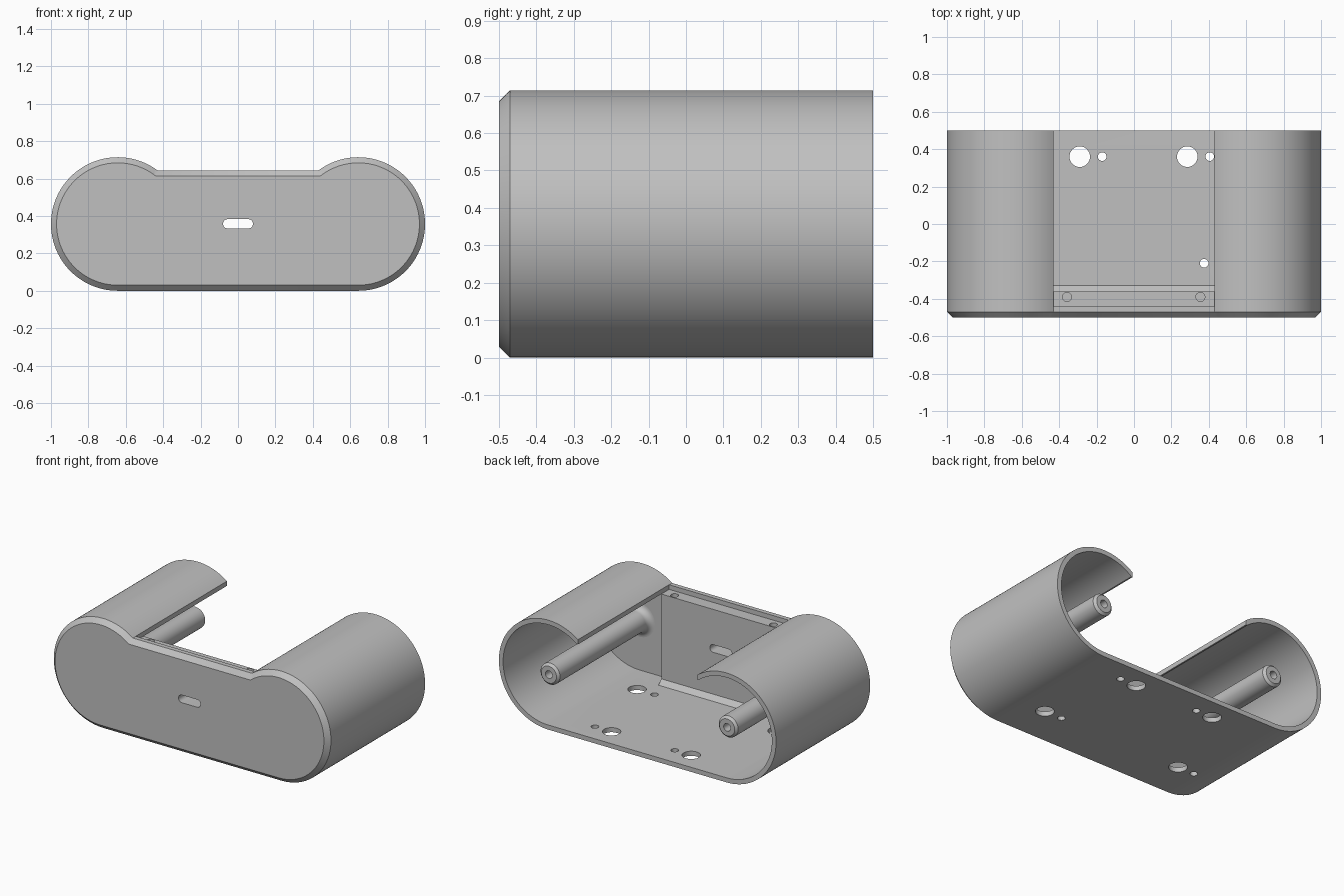
import bpy, bmesh
from math import sin, cos, pi, asin
from mathutils import Matrix

cube = bpy.data.objects.get("Cube")
if cube:
    bpy.data.objects.remove(cube, do_unlink=True)

grey = bpy.data.materials.new("plain grey")
grey.use_nodes = True
COLOUR = (0.53, 0.53, 0.53, 1)
grey.diffuse_color = COLOUR
grey.node_tree.nodes["Principled BSDF"].inputs["Base Color"].default_value = COLOUR

RADIUS, CENTRE_X, TOP = 0.357, 0.643, 0.643
WALL, OPEN_X = 0.03, 0.43
FRONT, BACK, INNER_FRONT = -0.5, 0.5, -0.44


def finish(bm, name):
    bmesh.ops.recalc_face_normals(bm, faces=bm.faces)
    mesh = bpy.data.meshes.new(name)
    bm.to_mesh(mesh)
    bm.free()
    mesh.materials.append(grey)
    obj = bpy.data.objects.new(name, mesh)
    bpy.context.collection.objects.link(obj)
    return obj


def loft(name, rings):
    """Closed solid through matching rings of 3D points."""
    bm = bmesh.new()
    loops = [[bm.verts.new(p) for p in ring] for ring in rings]
    n = len(loops[0])
    for a, b in zip(loops, loops[1:]):
        for i in range(n):
            j = (i + 1) % n
            bm.faces.new((a[i], a[j], b[j], b[i]))
    bm.faces.new(loops[0])
    bm.faces.new(loops[-1])
    return finish(bm, name)


def box(name, x, y, z):
    ring = [(x[0], y[0]), (x[1], y[0]), (x[1], y[1]), (x[0], y[1])]
    return loft(name, [[(px, py, h) for px, py in ring] for h in z])


def drill(x, y, radius, z):
    ring = [(x + radius * cos(2 * pi * i / 32), y + radius * sin(2 * pi * i / 32))
            for i in range(32)]
    return loft("hole_cutter", [[(px, py, h) for px, py in ring] for h in z])


def outline(inset, y, steps=72):
    """Two round lobes joined by a flat floor and a lower flat top."""
    r = RADIUS - inset
    end = pi - asin((TOP - inset - RADIUS) / r)
    angles = [-pi / 2 + (end + pi / 2) * i / steps for i in range(steps + 1)]
    right = [(CENTRE_X + r * cos(a), y, RADIUS + r * sin(a)) for a in angles]
    return right + [(-px, py, pz) for px, py, pz in reversed(right)]


def boolean(target, tool, operation="DIFFERENCE"):
    tool.hide_render = True
    mod = target.modifiers.new("boolean", "BOOLEAN")
    mod.operation, mod.solver, mod.object = operation, "EXACT", tool
    bpy.context.view_layer.objects.active = target
    bpy.ops.object.modifier_apply(modifier=mod.name)
    bpy.data.objects.remove(tool, do_unlink=True)


def smooth(obj):
    bpy.ops.object.select_all(action="DESELECT")
    obj.select_set(True)
    bpy.context.view_layer.objects.active = obj
    bpy.ops.object.shade_smooth_by_angle(angle=0.45)


# Outer shell with chamfered front, hollowed from the back and open on top
shell = loft("shell", [outline(WALL, FRONT), outline(0, FRONT + WALL), outline(0, BACK)])
boolean(shell, loft("cavity_cutter", [outline(WALL, INNER_FRONT), outline(WALL, BACK + 0.1)]))
boolean(shell, box("opening_cutter", (-OPEN_X, OPEN_X), (INNER_FRONT, BACK + 0.1), (0.5, 1)))

# Thick bar behind the front wall: lid ledge on top, chamfered foot at the floor
bar = [(-0.45, 0.015), (-0.315, 0.015), (-0.36, 0.06), (-0.36, 0.613), (-0.45, 0.613)]
boolean(shell, loft("front_bar", [[(x, y, z) for y, z in bar] for x in (-OPEN_X, OPEN_X)]), "UNION")

# Blind screw holes in the ledge
for x in (-0.358, 0.355):
    boolean(shell, drill(x, -0.39, 0.024, (0.5, 0.7)))

# Floor holes: a large one with a small companion
for x, y, offset in ((0.285, 0.36, 0.12), (-0.29, 0.36, 0.12),
                     (0.5, -0.21, -0.125), (-0.51, -0.21, -0.12)):
    boolean(shell, drill(x, y, 0.055, (-0.1, 0.1)))
    boolean(shell, drill(x + offset, y, 0.023, (-0.1, 0.1)))

# Rounded slot through the front
slot = []
for side in (1, -1):
    for i in range(13):
        a = -pi / 2 + pi * i / 12
        slot.append((side * (0.055 + 0.025 * cos(a)), 0.358 + side * 0.025 * sin(a)))
boolean(shell, loft("slot_cutter", [[(x, y, z) for x, z in slot] for y in (-0.6, -0.3)]))
smooth(shell)

# Screw posts with flared root, chamfered tip and blind hole
flare = [(0.11 - 0.04 * sin(a), -0.40 - 0.04 * cos(a))
         for a in (pi / 2 * i / 8 for i in range(8, -1, -1))]
post = [(0, 0.38), (0.025, 0.38), (0.025, 0.495), (0.055, 0.495), (0.07, 0.48)]
post += flare + [(0.11, -0.46), (0, -0.46)]
for name, side in (("left_post", 1), ("right_post", -1)):
    bm = bmesh.new()
    verts = [bm.verts.new((r, y, 0)) for r, y in post]
    edges = [bm.edges.new(pair) for pair in zip(verts, verts[1:])]
    bmesh.ops.spin(bm, geom=verts + edges, cent=(0, 0, 0), axis=(0, 1, 0),
                   angle=2 * pi, steps=40)
    bmesh.ops.remove_doubles(bm, verts=bm.verts, dist=0.0001)
    bm.transform(Matrix.Translation((side * CENTRE_X, 0, RADIUS)))
    smooth(finish(bm, name))
